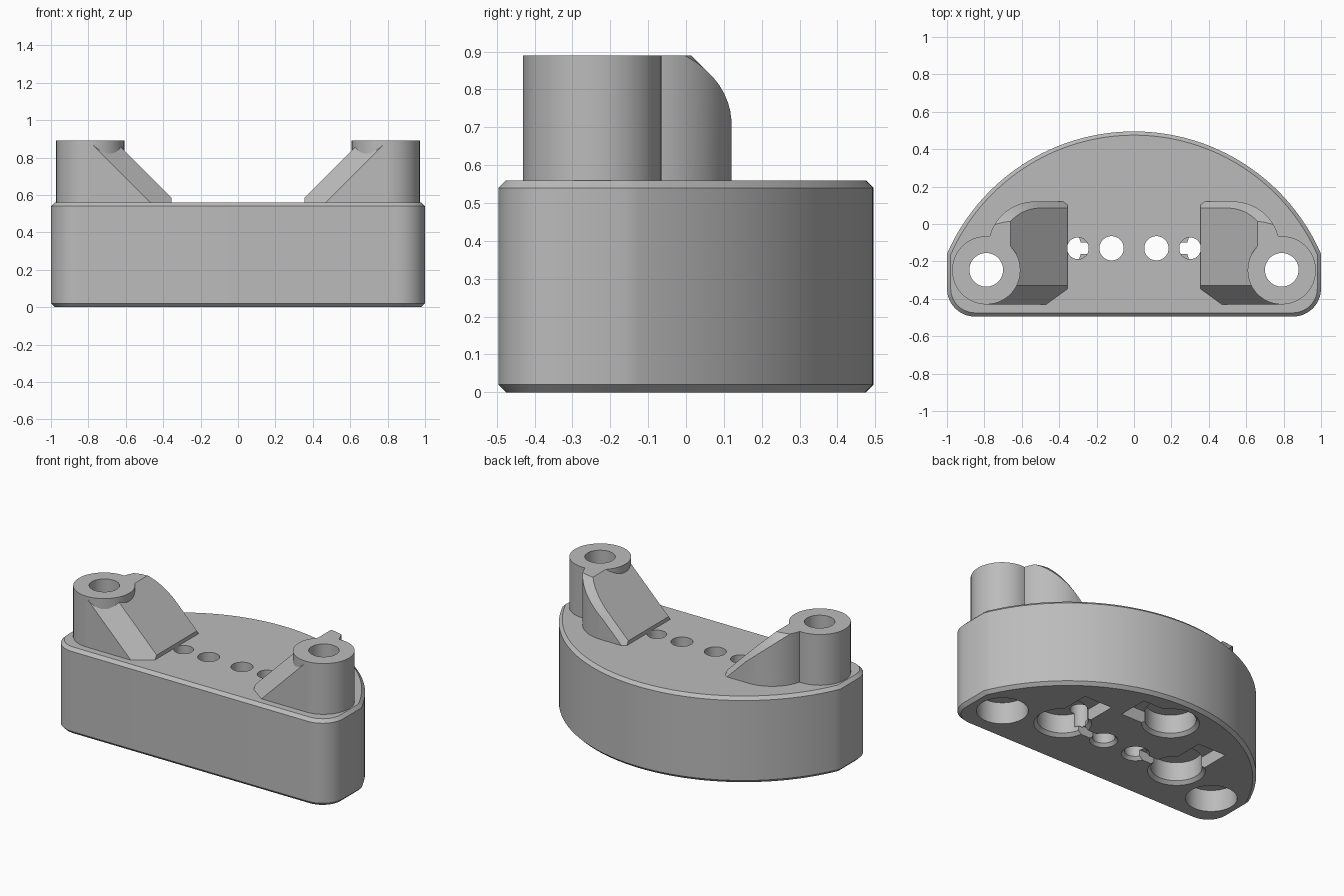
import bpy, bmesh
from math import sin, cos, pi, radians, sqrt, asin
from mathutils import Vector, Matrix

cube = bpy.data.objects.get("Cube")
if cube:
    bpy.data.objects.remove(cube, do_unlink=True)

grey = bpy.data.materials.new("mid grey")
grey.use_nodes = True
grey.diffuse_color = (0.5, 0.5, 0.5, 1)
grey.node_tree.nodes["Principled BSDF"].inputs["Base Color"].default_value = (0.5, 0.5, 0.5, 1)

TOP, HIGH = 0.56, 0.89


def finish(bm, name):
    bmesh.ops.recalc_face_normals(bm, faces=bm.faces[:])
    mesh = bpy.data.meshes.new(name)
    bm.to_mesh(mesh)
    bm.free()
    ob = bpy.data.objects.new(name, mesh)
    bpy.context.collection.objects.link(ob)
    mesh.materials.append(grey)
    return ob


def cone(x, y, z0, z1, r0, r1=None, name="cutter"):
    bm = bmesh.new()
    bmesh.ops.create_cone(bm, cap_ends=True, segments=48, radius1=r0,
                          radius2=r0 if r1 is None else r1, depth=z1 - z0,
                          matrix=Matrix.Translation((x, y, (z0 + z1) / 2)))
    return finish(bm, name)


def box(x0, x1, y0, y1, z0, z1):
    bm = bmesh.new()
    bmesh.ops.create_cube(bm, size=1)
    bmesh.ops.scale(bm, vec=(x1 - x0, y1 - y0, z1 - z0), verts=bm.verts)
    bmesh.ops.translate(bm, vec=((x0 + x1) / 2, (y0 + y1) / 2, (z0 + z1) / 2), verts=bm.verts)
    return finish(bm, "cutter")


def combine(ob, other, operation="DIFFERENCE"):
    mod = ob.modifiers.new("join", "BOOLEAN")
    mod.operation, mod.solver, mod.object = operation, "EXACT", other
    bpy.context.view_layer.objects.active = ob
    bpy.ops.object.modifier_apply(modifier=mod.name)
    bpy.data.objects.remove(other, do_unlink=True)


def smooth(ob):
    bpy.ops.object.select_all(action="DESELECT")
    ob.select_set(True)
    bpy.context.view_layer.objects.active = ob
    bpy.ops.object.shade_smooth_by_angle(angle=radians(25))


def make_base():
    # half-moon outline: rounded front corners and one big back arc
    pts = []
    for cx, start in ((-0.85, pi), (0.85, 1.5 * pi)):
        for i in range(11):
            a = start + i * pi / 20
            pts.append((cx + 0.15 * cos(a), -0.345 + 0.15 * sin(a)))
    radius = 1.091
    half = asin(1 / radius)
    for i in range(65):
        a = half - 2 * half * i / 64
        pts.append((radius * sin(a), 0.495 - radius + radius * cos(a)))
    bm = bmesh.new()
    face = bm.faces.new([bm.verts.new((x, y, 0)) for x, y in pts])
    up = bmesh.ops.extrude_face_region(bm, geom=[face])["geom"]
    bmesh.ops.translate(bm, vec=(0, 0, TOP), verts=[v for v in up if isinstance(v, bmesh.types.BMVert)])
    bmesh.ops.recalc_face_normals(bm, faces=bm.faces[:])
    rims = [e for e in bm.edges if abs(e.verts[0].co.z - e.verts[1].co.z) < 0.001]
    bmesh.ops.bevel(bm, geom=rims, offset=0.02, segments=1, affect="EDGES", clamp_overlap=True)
    return finish(bm, "base")


def make_wedge():
    # convex block trimmed by planes, each a point and an outward normal
    slope = Vector((1, 0, 1)).normalized()
    planes = [((-0.66, 0, HIGH), slope), ((-0.80, -0.43, HIGH), Vector((1, -1.38, 1)))]
    for i in range(15):
        a = pi / 2 + i * pi / 28
        n = Vector((cos(a), sin(a), 0))
        planes.append((Vector((-0.53, -0.13, 0)) + 0.25 * n, n))
        inner = Vector((-0.50, -0.13, 0)) + 0.215 * n
        inner.z = HIGH - (inner.x + 0.66)
        planes.append((inner, n + slope))
    bm = bmesh.new()
    bmesh.ops.create_cube(bm, size=1)
    bmesh.ops.scale(bm, vec=(0.445, 0.56, HIGH - 0.53), verts=bm.verts)
    bmesh.ops.translate(bm, vec=(-0.5775, -0.15, (HIGH + 0.53) / 2), verts=bm.verts)
    for co, no in planes:
        bmesh.ops.bisect_plane(bm, geom=bm.verts[:] + bm.edges[:] + bm.faces[:], dist=1e-5,
                               plane_co=co, plane_no=no, clear_outer=True)
        bmesh.ops.holes_fill(bm, edges=[e for e in bm.edges if e.is_boundary], sides=0)
    return finish(bm, "wedge")


# Base with stepped bolt holes, round sockets, square notches and wire holes
base = make_base()
for s in (-1, 1):
    combine(base, cone(s * 0.79, -0.245, -0.1, 0.7, 0.09))
    combine(base, cone(s * 0.79, -0.245, -0.1, 0.14, 0.15))
    combine(base, cone(s * 0.12, -0.13, -0.1, 0.7, 0.065))
    combine(base, cone(s * 0.12, -0.13, -0.02, 0.02, 0.10, 0.065))
    combine(base, cone(s * 0.30, -0.13, 0.05, 0.7, 0.058))
    xs = sorted((s * 0.12, s * 0.43))
    combine(base, box(*xs, -0.16, -0.10, -0.1, 0.06))
    combine(base, box(s * 0.43 - 0.1, s * 0.43 + 0.1, -0.1, 0.19, -0.1, 0.08))
combine(base, box(-0.06, 0.235, 0.17, 0.37, -0.1, 0.08))
for x, y in ((-0.43, -0.13), (0.43, -0.13), (-0.05, 0.27)):
    combine(base, cone(x, y, -0.1, 0.14, 0.148))
    combine(base, cone(x, y, -0.02, 0.02, 0.188, 0.148))
smooth(base)

# Towers: round post joined to a sloping wedge, bored through
for side, name in ((-1, "right_tower"), (1, "left_tower")):
    tower = cone(-0.79, -0.2475, 0.53, HIGH, 0.1825, name=name)
    combine(tower, make_wedge(), "UNION")
    combine(tower, cone(-0.79, -0.245, 0.3, 1.2, 0.09))
    if side > 0:
        tower.data.transform(Matrix.Scale(-1, 4, (1, 0, 0)))
        tower.data.flip_normals()
    smooth(tower)
